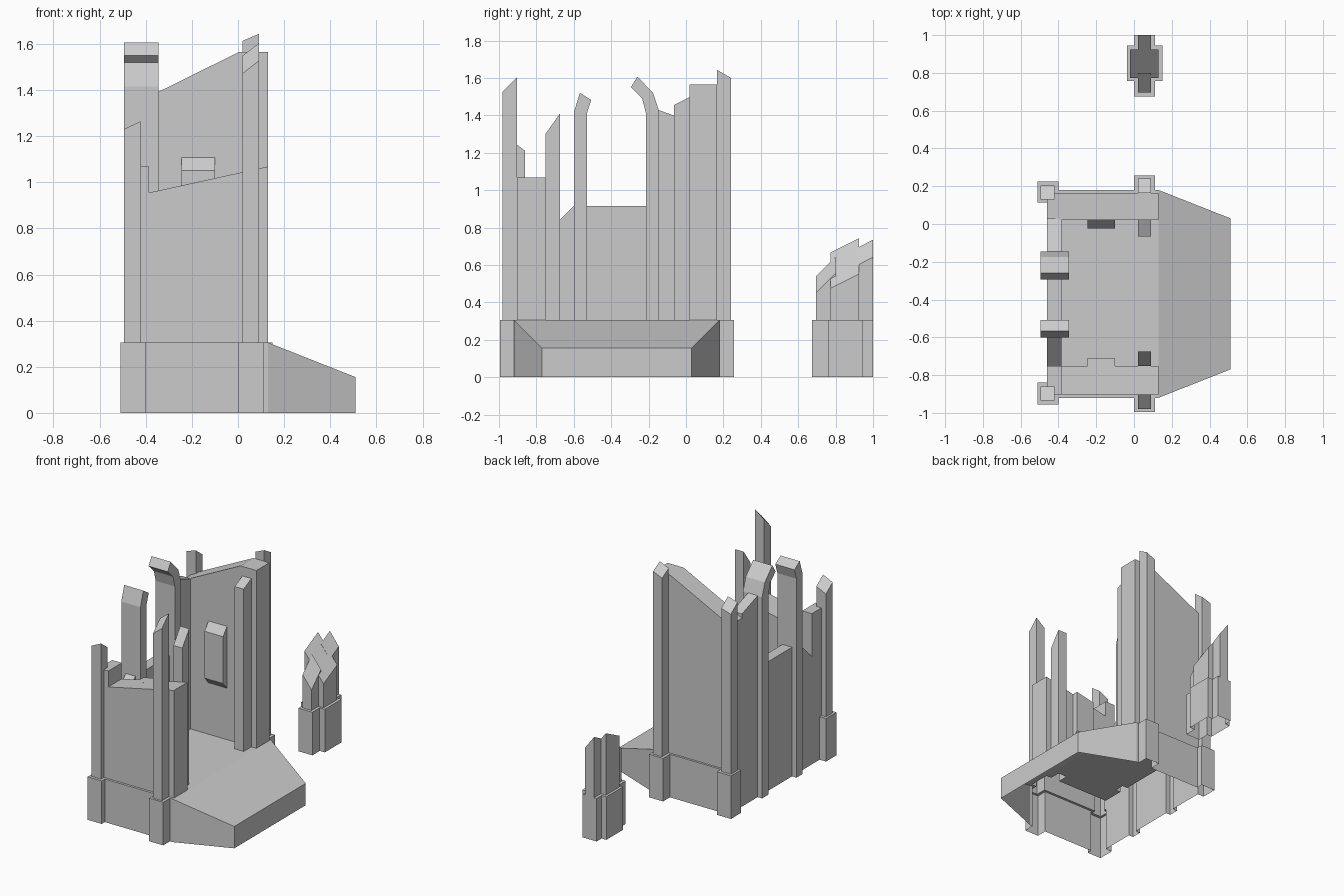
import bpy, bmesh

if "Cube" in bpy.data.objects:
    bpy.data.objects.remove(bpy.data.objects["Cube"])

FLOOR = 0.305   # top of plinth and floor
SINK = 0.15     # upper parts start inside the plinth


def finish(name, bm):
    bmesh.ops.recalc_face_normals(bm, faces=bm.faces)
    me = bpy.data.meshes.new(name)
    bm.to_mesh(me)
    bm.free()
    ob = bpy.data.objects.new(name, me)
    bpy.context.collection.objects.link(ob)
    return ob


def hull(name, points):
    bm = bmesh.new()
    for p in points:
        bm.verts.new(p)
    bmesh.ops.convex_hull(bm, input=bm.verts)
    bmesh.ops.dissolve_limit(bm, angle_limit=0.01, verts=bm.verts, edges=bm.edges)
    return finish(name, bm)


def block(name, x0, x1, y0, y1, z0, z, sx=0.0, sy=0.0):
    """Box whose top is z at (x0, y0), tilted by slopes sx and sy."""
    pts = []
    for x in (x0, x1):
        for y in (y0, y1):
            pts += [(x, y, z0), (x, y, z + sx * (x - x0) + sy * (y - y0))]
    return hull(name, pts)


def prism(name, axis, a, b, profile):
    """Extrude a (u, z) profile along x or y, from a to b."""
    place = (lambda u, z: (a, u, z)) if axis == 'x' else (lambda u, z: (u, a, z))
    bm = bmesh.new()
    f = bm.faces.new([bm.verts.new(place(u, z)) for u, z in profile])
    r = bmesh.ops.extrude_face_region(bm, geom=[f])
    d = (b - a, 0, 0) if axis == 'x' else (0, b - a, 0)
    bmesh.ops.translate(bm, vec=d, verts=[v for v in r['geom'] if isinstance(v, bmesh.types.BMVert)])
    return finish(name, bm)


def merge(name, parts):
    """Union the parts to one shell and open its underside."""
    body = parts[0]
    for p in parts[1:]:
        m = body.modifiers.new("union", 'BOOLEAN')
        m.operation, m.solver, m.object = 'UNION', 'EXACT', p
        dg = bpy.context.evaluated_depsgraph_get()
        dg.update()
        me = bpy.data.meshes.new_from_object(body.evaluated_get(dg))
        body.modifiers.clear()
        body.data = me
        bpy.data.objects.remove(p)
    bm = bmesh.new()
    bm.from_mesh(body.data)
    low = [f for f in bm.faces if all(v.co.z < 1e-4 for v in f.verts)]
    bmesh.ops.delete(bm, geom=low, context='FACES')
    bm.to_mesh(body.data)
    bm.free()
    body.name = body.data.name = name


# plinth, floor and ramp in one convex body
outline = [(-.46, -.92), (.13, -.92), (.51, -.77), (.51, .03), (.13, .18), (-.46, .18)]
keep = [hull("plinth", [(x, y, z) for x, y in outline
                        for z in (0, .155 if x > .2 else FLOOR)])]

# plinth pilasters: two corners, two mid-wall
for x0, x1, y0, y1 in ((-.51, -.40, -.955, -.84), (-.51, -.40, .113, .225),
                       (0, .11, -.995, -.80), (0, .11, .06, .257)):
    keep.append(block("plinth_pilaster", x0, x1, y0, y1, 0, FLOOR))

# walls
keep += [
    prism("north_wall", 'y', .02, .165,
          [(-.46, SINK), (.13, SINK), (.13, 1.565), (.005, 1.565), (-.46, 1.335)]),
    prism("south_wall", 'y', -.903, -.752,
          [(-.46, SINK), (.13, SINK), (.13, 1.068), (-.385, .955), (-.46, .938)]),
    prism("west_wall", 'x', -.46, -.385,
          [(-.903, SINK), (.03, SINK), (.03, 1.365), (-.18, 1.44), (-.18, .915),
           (-.60, .915), (-.752, .765), (-.752, 1.068), (-.903, 1.068)]),
]

# broken pillars with slanted tops
keep += [
    block("southwest_pillar", -.495, -.42, -.935, -.86, SINK, 1.23, .47, -.73),
    block("northwest_pillar", -.495, -.42, .13, .205, SINK, 1.495, .3, -.75),
    block("south_outer_pillar", .02, .09, -.98, -.903, SINK + .02, 1.472, .77, 1.0),
    block("north_outer_pillar", .02, .09, .165, .24, SINK + .02, 1.613, .43, -.57),
    block("south_inner_pillar", .02, .09, -.752, -.675, SINK + .02, 1.30, 0, 1.4),
    block("north_inner_pillar", .02, .09, -.065, .02, SINK + .02, 1.455, 0, .5),
]

# curved ribs on the west wall
ribs = [
    [(-.60, 0), (-.60, 1.415), (-.567, 1.52), (-.507, 1.482), (-.53, 1.41), (-.53, 0)],
    [(-.145, 0), (-.145, 1.425), (-.176, 1.52), (-.26, 1.607), (-.295, 1.55),
     (-.235, 1.492), (-.215, 1.415), (-.215, 0)],
]
keep += [prism("rib", 'x', -.495, -.345, r) for r in ribs]

# bevelled wall panels; the south one is broken off with its wall
keep.append(prism("north_panel", 'x', -.245, -.10,
                  [(.06, .67), (.02, .67), (-.025, .72), (-.025, 1.052), (.02, 1.108), (.06, 1.108)]))
keep.append(hull("south_panel", [(x, y, z) for x, t in ((-.245, .986), (-.10, 1.0175))
                                 for y, z in ((-.80, .67), (-.752, .67), (-.71, .72), (-.71, t), (-.80, t))]))
merge("ruined_keep", keep)

# detached broken column with a cross-shaped plan
merge("broken_column", [
    block("base_core", -.037, .15, .758, .945, 0, FLOOR),
    block("base_cross", 0, .11, .675, 1.0, 0, FLOOR),
    block("shaft_core", -.02, .13, .772, .925, SINK, .667, -1.28, .5),
    block("shaft_front", .02, .09, .695, .80, SINK + .02, .54, -1.28, 1.0),
    block("shaft_back", .02, .09, .90, 1.0, SINK + .02, .683, -1.33, .52),
])
